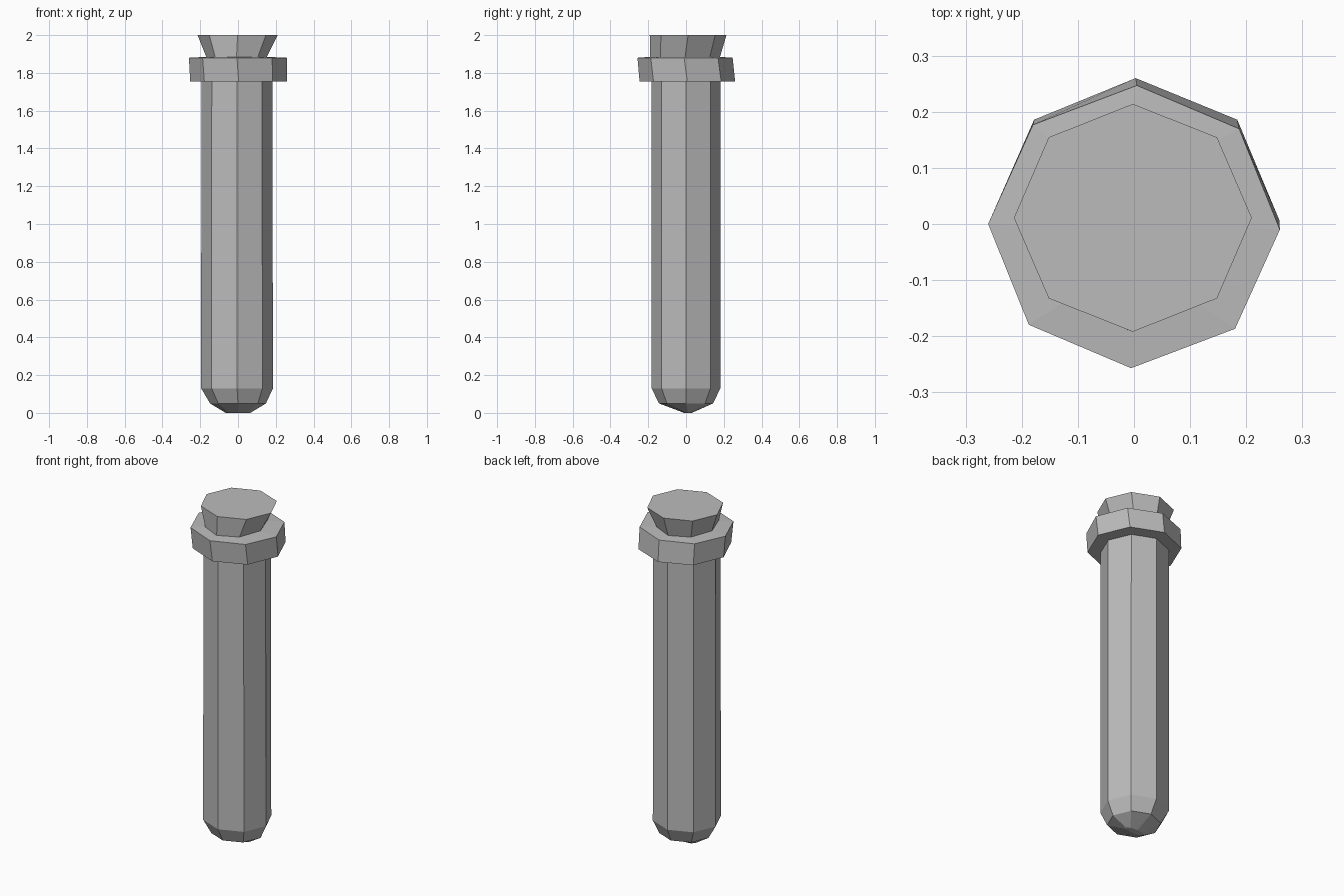
import bpy, bmesh
from math import cos, sin, tau

old = bpy.data.objects.get("Cube")
if old:
    bpy.data.objects.remove(old, do_unlink=True)

SIDES = 8

grey = bpy.data.materials.new("plain grey")
grey.use_nodes = True
colour = (0.5, 0.5, 0.5, 1)
grey.diffuse_color = colour
grey.node_tree.nodes["Principled BSDF"].inputs["Base Color"].default_value = colour


def loft(name, rings, cap_start=True, cap_end=True):
    """Skin octagonal rings given as (height, x radius, y radius, x centre, y centre, twist)."""
    bm = bmesh.new()
    loops = []
    for z, rx, ry, cx, cy, twist in rings:
        angles = [tau * i / SIDES + twist for i in range(SIDES)]
        loops.append([bm.verts.new((cx + rx * cos(a), cy + ry * sin(a), z)) for a in angles])
    for low, high in zip(loops, loops[1:]):
        for i in range(SIDES):
            j = (i + 1) % SIDES
            bm.faces.new((low[i], low[j], high[j], high[i]))
    if cap_start:
        bm.faces.new(loops[0][::-1])
    if cap_end:
        bm.faces.new(loops[-1])
    bmesh.ops.recalc_face_normals(bm, faces=bm.faces)
    mesh = bpy.data.meshes.new(name)
    bm.to_mesh(mesh)
    bm.free()
    mesh.materials.append(grey)
    obj = bpy.data.objects.new(name, mesh)
    bpy.context.collection.objects.link(obj)
    return obj


# Long tube with a narrow, slightly ridged rounded end
loft("tube", [
    (0.0, 0.065, 0.02, 0, 0.01, 0),
    (0.05, 0.148, 0.143, 0, 0, 0),
    (0.13, 0.19, 0.182, -0.005, 0, 0),
    (1.76, 0.188, 0.182, -0.006, 0, 0),
], cap_end=False)

# Flared lip, a little skewed towards the front
loft("lip", [
    (1.755, 0.188, 0.182, -0.006, 0, 0),
    (1.755, 0.256, 0.253, 0.003, 0.007, 0),
    (1.88, 0.26, 0.252, 0, -0.005, -0.02),
    (1.885, 0.16, 0.185, -0.008, -0.005, 0),
], cap_start=False, cap_end=False)

# Stopper that widens upwards and leans back
loft("stopper", [
    (1.885, 0.16, 0.185, -0.008, -0.005, 0),
    (2.0, 0.212, 0.203, -0.002, 0.011, 0),
], cap_start=False)
